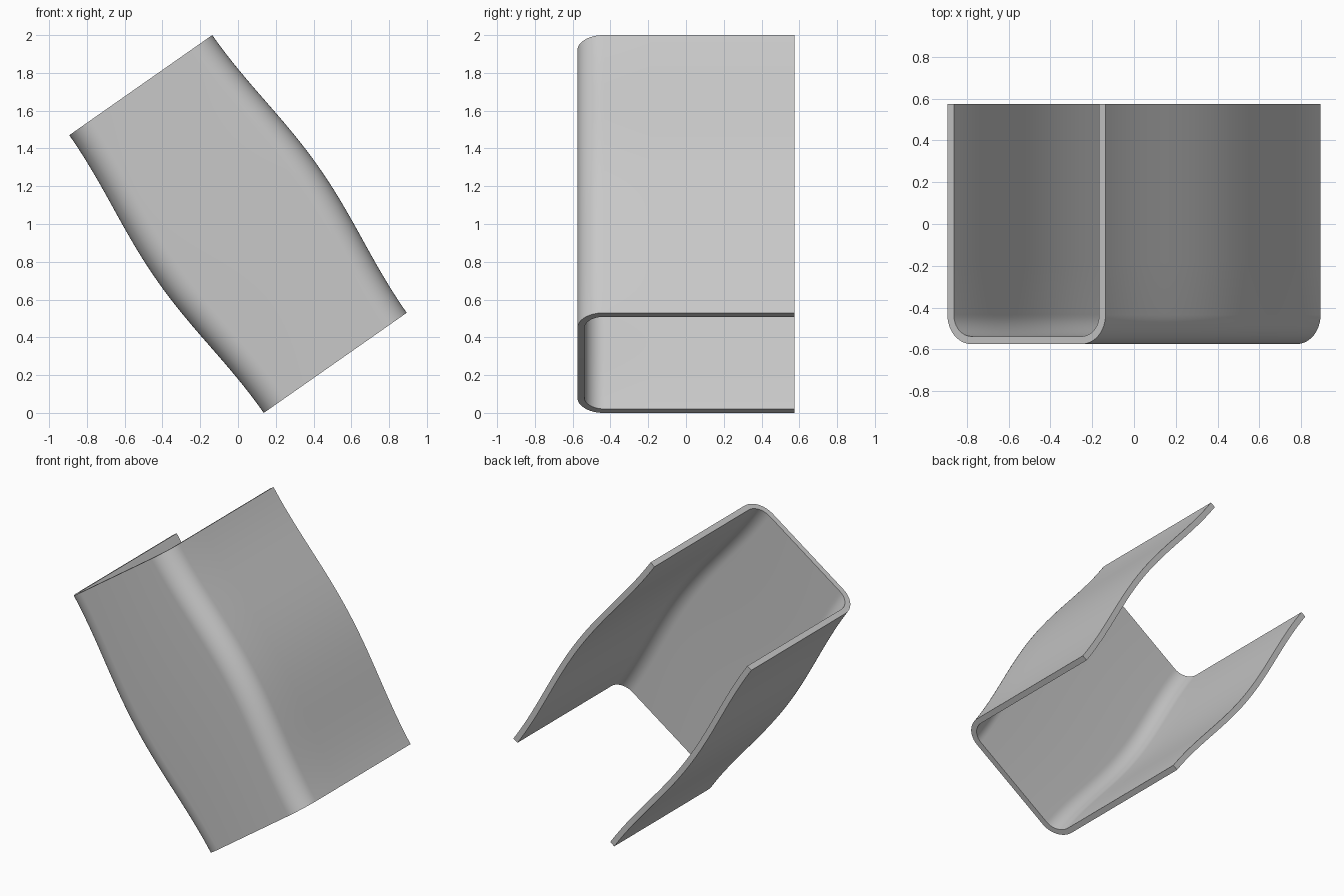
import bpy
import bmesh
from math import radians, sin, cos, pi

cube = bpy.data.objects.get("Cube")
if cube:
    bpy.data.objects.remove(cube, do_unlink=True)

WIDTH, DEPTH, LENGTH = 0.924, 1.15, 1.795
RADIUS, WALL, BULGE, TILT = 0.14, 0.037, 0.061, -35
ARC, STATIONS, DEPTH_CUTS = 12, 48, 4

# Grey material
grey = bpy.data.materials.new("light_grey")
grey.use_nodes = True
colour = (0.58, 0.58, 0.58, 1)
grey.diffuse_color = colour
grey.node_tree.nodes["Principled BSDF"].inputs["Base Color"].default_value = colour


def half_profile(side):
    """Flange from its back edge to the end of the rounded front corner."""
    half, back = WIDTH / 2, DEPTH / 2
    centre = -back + RADIUS
    pts = [(side * half, back + (centre - back) * k / DEPTH_CUTS) for k in range(DEPTH_CUTS)]
    for k in range(ARC + 1):
        a = pi / 2 * k / ARC
        pts.append((side * (half - RADIUS + RADIUS * cos(a)), centre - RADIUS * sin(a)))
    return pts


# U-shaped outer skin, with both flanges swelling outward at mid length
profile = half_profile(-1) + half_profile(1)[::-1]
bm = bmesh.new()
rows = []
for j in range(STATIONS + 1):
    t = j / STATIONS
    swell = BULGE * sin(pi * t) ** 2
    rows.append([bm.verts.new((x + (swell if x > 0 else -swell), y, (t - 0.5) * LENGTH))
                 for x, y in profile])
for low, high in zip(rows, rows[1:]):
    for i in range(len(profile) - 1):
        bm.faces.new((low[i], low[i + 1], high[i + 1], high[i]))

mesh = bpy.data.meshes.new("curved_channel")
bm.to_mesh(mesh)
bm.free()
mesh.materials.append(grey)
channel = bpy.data.objects.new("curved_channel", mesh)
bpy.context.collection.objects.link(channel)
channel.location.z = 1
channel.rotation_euler.y = radians(TILT)

# Wall thickness, grown inward
wall = channel.modifiers.new("wall", 'SOLIDIFY')
wall.thickness = WALL
wall.offset = -1
wall.use_even_offset = True

bpy.ops.object.select_all(action='DESELECT')
bpy.context.view_layer.objects.active = channel
channel.select_set(True)
bpy.ops.object.modifier_apply(modifier="wall")
bpy.ops.object.shade_smooth_by_angle(angle=radians(30))
